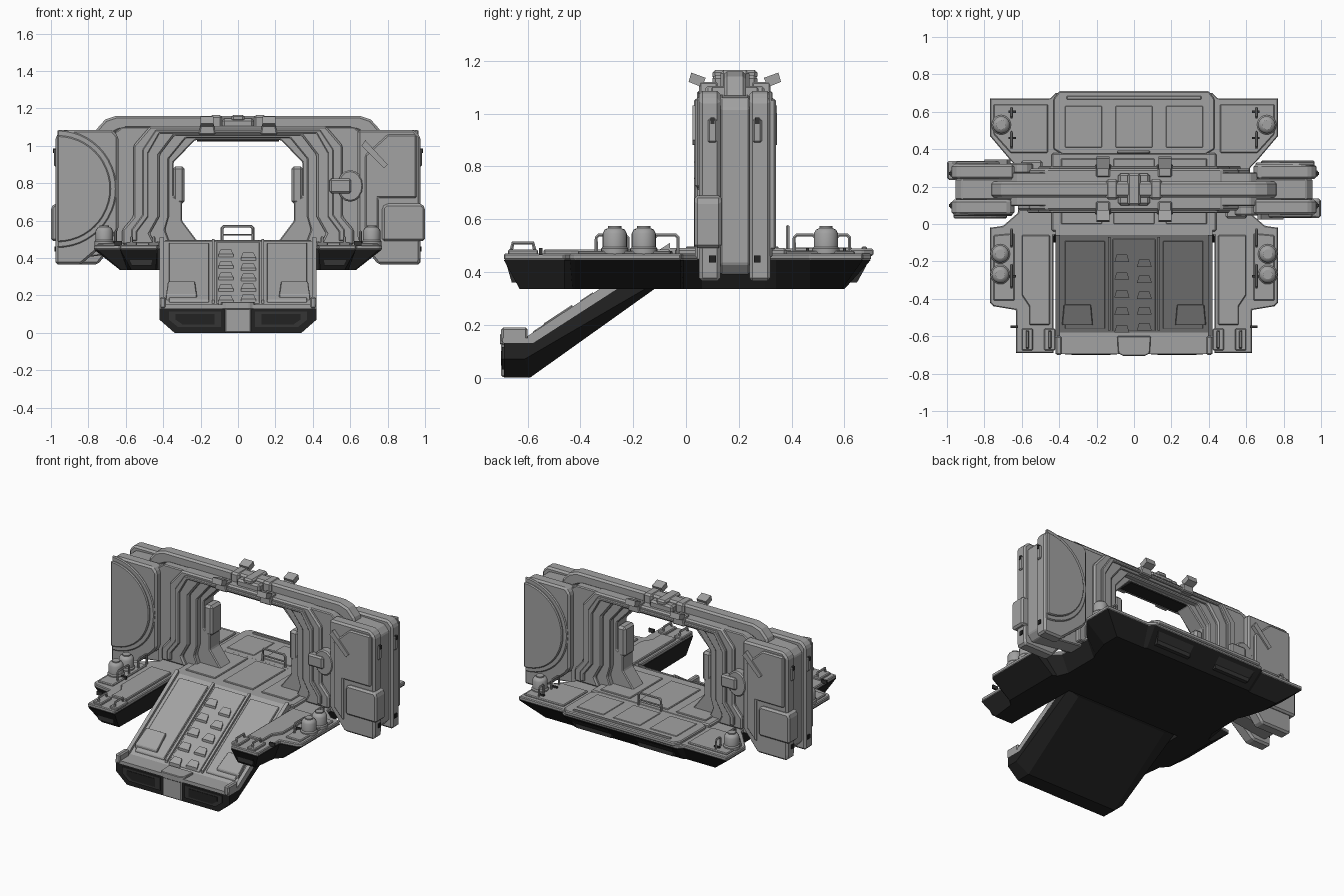
import bpy, bmesh, math
from mathutils import Vector, Matrix

cube = bpy.data.objects.get("Cube")
if cube:
    bpy.data.objects.remove(cube, do_unlink=True)


def material(name, v):
    m = bpy.data.materials.new(name)
    m.use_nodes = True
    m.diffuse_color = (v, v, v, 1)
    m.node_tree.nodes["Principled BSDF"].inputs["Base Color"].default_value = (v, v, v, 1)
    return m


GREY = material("light grey metal", 0.36)
DARK = material("dark hull", 0.016)
TRIM = material("charcoal trim", 0.035)
GATE_Y = 0.185
HALF_TURN = (Matrix.Translation((0, GATE_Y, 0)) @ Matrix.Rotation(math.pi, 4, 'Z')
             @ Matrix.Translation((0, -GATE_Y, 0)))
MIRROR = Matrix.Scale(-1, 4, (1, 0, 0))


def finish(name, bm, mat, bevel=0, copy=None, smooth=False):
    """Turn a bmesh into an object, with an optional mirrored or turned twin."""
    bmesh.ops.recalc_face_normals(bm, faces=bm.faces)
    if copy is not None:
        twin = bmesh.ops.duplicate(bm, geom=bm.verts[:] + bm.edges[:] + bm.faces[:])["geom"]
        bmesh.ops.transform(bm, matrix=copy, verts=[g for g in twin if isinstance(g, bmesh.types.BMVert)])
        bmesh.ops.recalc_face_normals(bm, faces=bm.faces)
    me = bpy.data.meshes.new(name)
    bm.to_mesh(me)
    bm.free()
    me.materials.append(mat)
    ob = bpy.data.objects.new(name, me)
    bpy.context.collection.objects.link(ob)
    if bevel:
        b = ob.modifiers.new("Bevel", 'BEVEL')
        b.width, b.segments, b.limit_method = bevel, 1, 'ANGLE'
    if smooth:
        bpy.ops.object.select_all(action='DESELECT')
        ob.select_set(True)
        bpy.context.view_layer.objects.active = ob
        bpy.ops.object.shade_smooth_by_angle(angle=math.radians(40))
    return ob


def loft(name, rings, mat, **kw):
    """Skin equal-length rings of points and cap both ends."""
    bm = bmesh.new()
    rows = [[bm.verts.new(p) for p in r] for r in rings]
    n = len(rows[0])
    for a, b in zip(rows, rows[1:]):
        for i in range(n):
            j = (i + 1) % n
            bm.faces.new((a[i], a[j], b[j], b[i]))
    bm.faces.new(rows[0])
    bm.faces.new(rows[-1][::-1])
    return finish(name, bm, mat, **kw)


def slab(name, xz, y0, y1, mat=GREY, **kw):
    return loft(name, [[(x, y, z) for x, z in xz] for y in (y0, y1)], mat, **kw)


def plan(name, xy, z0, z1, mat=GREY, **kw):
    return loft(name, [[(x, y, z) for x, y in xy] for z in (z0, z1)], mat, **kw)


def box(name, x0, x1, y0, y1, z0, z1, mat=GREY, **kw):
    return plan(name, [(x0, y0), (x1, y0), (x1, y1), (x0, y1)], z0, z1, mat, **kw)


def mirrored(half):
    return half + [(-x, y) for x, y in reversed(half)]


def arch(name, outer, inner, depth, bevel=0.006):
    """Upside-down U given by half outlines, centred on the gate plane."""
    pts = mirrored(outer) + [(-x, z) for x, z in inner] + inner[::-1]
    slab(name, pts, GATE_Y - depth, GATE_Y + depth, bevel=bevel)


def tube(name, pts, r, copy=MIRROR):
    """Square-bend pipe made of a bevelled curve turned to mesh."""
    cu = bpy.data.curves.new(name, 'CURVE')
    cu.dimensions, cu.bevel_depth, cu.bevel_resolution = '3D', r, 1
    sp = cu.splines.new('POLY')
    sp.points.add(len(pts) - 1)
    for p, c in zip(sp.points, pts):
        p.co = (*c, 1)
    tmp = bpy.data.objects.new(name, cu)
    bm = bmesh.new()
    bm.from_mesh(tmp.to_mesh())
    tmp.to_mesh_clear()
    bpy.data.objects.remove(tmp)
    return finish(name, bm, GREY, copy=copy, smooth=True)


def turned(name, profile, x, y, n=20):
    """Upright round part from (radius, z) pairs."""
    rings = [[(x + r * math.cos(i * math.tau / n), y + r * math.sin(i * math.tau / n), z)
              for i in range(n)] for r, z in profile]
    return loft(name, rings, GREY, copy=MIRROR, smooth=True)


# Hull and deck
top = [(.42, .70), (.45, .67), (.77, .67), (.77, .47), (.66, .34), (.62, .30), (.62, .06),
       (.70, -.01), (.77, -.02), (.77, -.42), (.75, -.44), (.63, -.46), (.63, -.69), (.43, -.69), (.43, -.06)]
low = [(.40, .60), (.42, .59), (.63, .59), (.63, .47), (.59, .34), (.57, .30), (.57, .06),
       (.60, -.01), (.63, -.02), (.63, -.42), (.62, -.43), (.59, -.46), (.57, -.63), (.44, -.63), (.43, -.10)]
loft("hull", [[(x, y, z) for x, y in mirrored(o)] for o, z in ((low, .335), (top, .445))], DARK)
plan("deck", mirrored(top), .445, .47, bevel=.005)
plan("rear_deck_panel", mirrored([(.40, .71), (.43, .67), (.43, .40), (.38, .37)]), .46, .488, bevel=.006)
box("rear_deck_ridge", -.36, .36, .665, .685, .48, .496, bevel=.004)
for x in (-.27, 0, .27):
    box("rear_deck_seam", x - .1, x + .1, .41, .63, .485, .492, bevel=.003)
plan("wing_panel", [(.45, -.06), (.60, -.06), (.60, -.38), (.56, -.44), (.56, -.54), (.45, -.54)],
     .465, .485, bevel=.005, copy=MIRROR)
plan("wing_side_panel", [(.64, -.05), (.75, -.06), (.75, -.41), (.64, -.41)], .465, .48, bevel=.005, copy=MIRROR)
plan("rear_corner_panel", [(.46, .64), (.75, .64), (.75, .48), (.66, .38), (.46, .38)],
     .465, .48, bevel=.005, copy=MIRROR)
box("gate_floor", -.44, .44, -.04, .38, .46, .49, bevel=.008)
for x in (-.28, 0, .28):
    box("floor_plate", x - .11, x + .11, 0, .35, .485, .497, bevel=.004)
for x0, x1, y in ((.46, .57, -.66), (.1, .36, .648)):
    loft("hull_vent", [[(x, y + s * .0 + dy * (1 if y > 0 else -1), z) for x, z, dy in
         ((x0, .36, -.026), (x1, .36, -.026), (x1 + .02, .425, .036 if y > 0 else .019),
          (x0, .425, .036 if y > 0 else .019))] for s in (0,)] +
         [[(x, y, z) for x, z in ((x0, .36), (x1, .36), (x1 + .02, .425), (x0, .425))]],
         TRIM, copy=MIRROR)

# Ramp
SLOPE = .655


def ramp_z(y):
    return .15 + (y + .58) * SLOPE


def ramp_plate(name, x0, x1, y0, y1, t, taper=0, mat=GREY, **kw):
    ring = [(x0, y0), (x1, y0), (x1 - taper, y1), (x0 + taper, y1)]
    loft(name, [[(x, y, ramp_z(y) + h) for x, y in ring] for h in (-.005, t)], mat, **kw)


def ramp_ring(x, lift, inset):
    yz = [(-.69 + inset, lift), (-.59 - lift * .3, lift), (-.12, .335 + lift * .3), (-.06, .36),
          (-.06, .465), (-.58, .13), (-.69, .13)]
    return [(x, y, z) for y, z in yz]


loft("ramp_body", [ramp_ring(-.42, .07, 0), ramp_ring(-.34, 0, 0), ramp_ring(.34, 0, 0), ramp_ring(.42, .07, 0)], DARK)
loft("ramp_surface", [[(x, y, z) for y, z in ((-.695, .13), (-.58, .13), (-.05, .465), (-.02, .465), (-.02, .49),
     (-.06, .49), (-.58, .15), (-.695, .15))] for x in (-.42, .42)], GREY)
ramp_plate("ramp_side_panel", .155, .37, -.56, -.09, .012, copy=MIRROR, bevel=.004)
ramp_plate("ramp_centre_panel", -.115, .115, -.57, -.08, .008, bevel=.003)
ramp_plate("ramp_rib", .125, .14, -.57, -.07, .018, copy=MIRROR)
ramp_plate("ramp_curb", .395, .42, -.60, -.06, .02, copy=MIRROR)
ramp_plate("ramp_foot_pad", .22, .385, -.54, -.43, .028, .01, copy=MIRROR, bevel=.004)
for i in range(5):
    ramp_plate("ramp_step", -.105, -.025, -.58 + i * .094, -.54 + i * .094, .024, .012)
    ramp_plate("ramp_step", .015, .095, -.57 + i * .085, -.53 + i * .085, .024, .012)
box("ramp_end_block", .385, .42, -.70, -.60, .13, .19, copy=MIRROR, bevel=.008)
plan("ramp_tongue", mirrored([(.09, -.60), (.085, -.69), (.06, -.705)]), .125, .165, bevel=.004)
box("ramp_latch", -.07, .07, -.70, -.60, .002, .14, bevel=.006)
vent = [(.09, .03), (.32, .03), (.37, .07), (.37, .115), (.09, .115)]
slab("ramp_vent_frame", vent, -.697, -.688, TRIM, copy=MIRROR)
slab("ramp_vent", [(.23 + (x - .23) * .75, .073 + (z - .073) * .65) for x, z in vent], -.70, -.69, DARK, copy=MIRROR)

# Gate arch, in nested layers
arch("gate_core", [(.92, .39), (.955, .43), (.955, 1.02), (.92, 1.06), (.5, 1.08)],
     [(.21, .48), (.30, .60), (.30, .70), (.345, .73), (.345, .91), (.23, 1.03)], .055)
arch("gate_frame", [(.66, .44), (.66, 1.07), (.62, 1.10)],
     [(.36, .47), (.39, .55), (.37, .62), (.37, .93), (.28, 1.04)], .09)
arch("gate_band", [(.62, .47), (.62, .55), (.56, .62), (.56, 1.0), (.47, 1.105)],
     [(.44, .47), (.47, .53), (.42, .62), (.42, .95), (.34, 1.055)], .112, .01)
arch("gate_rib", [(.57, .49), (.57, .55), (.51, .63), (.51, .98), (.44, 1.085)],
     [(.54, .49), (.54, .54), (.48, .62), (.48, .96), (.42, 1.065)], .125, .005)
arch("gate_top_bar", [(.78, 1.02), (.755, 1.09), (.71, 1.14), (.65, 1.16)],
     [(.70, 1.02), (.68, 1.06), (.64, 1.08), (.60, 1.09)], .042, .012)
box("top_bar_hub", -.085, .085, .10, .27, 1.08, 1.145, bevel=.012)
box("top_bar_hub_cap", -.035, .035, .10, .27, 1.13, 1.165, bevel=.01)
box("top_bar_clamp", .085, .15, .13, .24, 1.09, 1.164, copy=MIRROR, bevel=.012)
box("lintel_grille", -.22, .22, .135, .235, 1.022, 1.031, DARK)
box("jamb_panel", .285, .35, .13, .24, .69, .89, copy=MIRROR, bevel=.015)
for x in (-.165, .165):
    slab("arch_bracket", [(x - .045, 1.06), (x + .045, 1.06), (x + .035, 1.12), (x - .035, 1.12)],
         .05, .12, copy=HALF_TURN, bevel=.006)
    loft("arch_lamp", [[(x + s, y, z) for y, z in ((.01, 1.12), (.06, 1.10), (.075, 1.135), (.02, 1.155))]
         for s in (-.035, .035)], GREY, copy=HALF_TURN)

# Gate side slabs, repeated by a half turn
slab("round_side_slab", [(-.975, .365), (-.84, .365), (-.67, .51), (-.64, .55), (-.64, 1.05), (-.67, 1.085),
     (-.94, 1.085), (-.975, 1.05)], .05, .13, copy=HALF_TURN, bevel=.012)
for name, r, y in (("round_boss_rim", .315, .042), ("round_boss", .285, .03)):
    arc = [(-.965 + r * math.cos(a), .77 + r * math.sin(a))
           for a in (math.radians(-90 + 180 * i / 24) for i in range(25))]
    slab(name, arc, y, .06, copy=HALF_TURN, bevel=.006)
slab("square_side_slab", [(.64, .50), (.75, .365), (.97, .365), (.975, .40), (.975, 1.05), (.94, 1.085),
     (.64, 1.085)], .05, .13, copy=HALF_TURN, bevel=.012)
slab("side_slab_panel", [(.68, .52), (.75, .44), (.75, .72), (.955, .72), (.955, 1.06), (.80, 1.06), (.68, .95)],
     .035, .06, copy=HALF_TURN, bevel=.008)
slab("side_box", [(.77, .49), (1.0, .49), (1.0, .67), (.985, .69), (.79, .69), (.77, .67)],
     .032, .135, copy=HALF_TURN, bevel=.012)
slab("side_brace", [(.66, 1.0), (.78, .88), (.80, .90), (.68, 1.03)], .025, .06, copy=HALF_TURN)
ring = [(.60 + .07 * math.cos(i * math.tau / 16), .785 + .085 * math.sin(i * math.tau / 16)) for i in range(16)]
slab("coupling", ring, .045, .10, copy=HALF_TURN, bevel=.008)
box("coupling_clamp", .49, .605, .03, .09, .745, .825, copy=HALF_TURN, bevel=.01)
for y in (.10, .27):
    box("end_grip", .965, .985, y - .017, y + .017, .89, .98, copy=MIRROR, bevel=.006)
    box("end_bolt", .95, .982, y - .013, y + .013, .435, .462, DARK, copy=MIRROR)
    box("end_pin", .97, .99, y - .008, y + .008, .96, .985, TRIM, copy=MIRROR)

# Canisters and rails
for x, y in ((.715, -.16), (.715, -.27), (.71, .53)):
    turned("canister", [(.052, .465), (.052, .488), (.046, .495), (.046, .545), (.038, .56), (.025, .566),
           (.025, .573)], x, y)
for y0, y1 in ((-.34, -.22), (-.12, -.03), (.41, .49), (.57, .62)):
    tube("canister_rail", [(.655, y0, .47), (.655, y0, .53), (.655, y0 + .01, .54), (.655, y1 - .01, .54),
         (.655, y1, .53), (.655, y1, .47)], .007)
for x in (.45, .57):
    tube("wing_handle", [(x, -.665, .47), (x, -.655, .51), (x, -.58, .51), (x, -.57, .47)], .008)
    box("wing_handle_base", x - .03, x + .03, -.675, -.56, .465, .485, copy=MIRROR, bevel=.005)
tube("rear_rail", [(-.085, .385, .48), (-.085, .385, .56), (-.075, .385, .57), (.07, .385, .57), (.08, .385, .56),
     (.08, .385, .48)], .008, None)
tube("rear_rail_bar", [(-.08, .385, .525), (.08, .385, .525)], .005, None)
for y in (-.55, -.28, .46, .60):
    x = .64 if y < -.5 else .65
    box("edge_stud", x - .02, x + .02, y - .006, y + .006, .465, .49, TRIM, copy=MIRROR)
